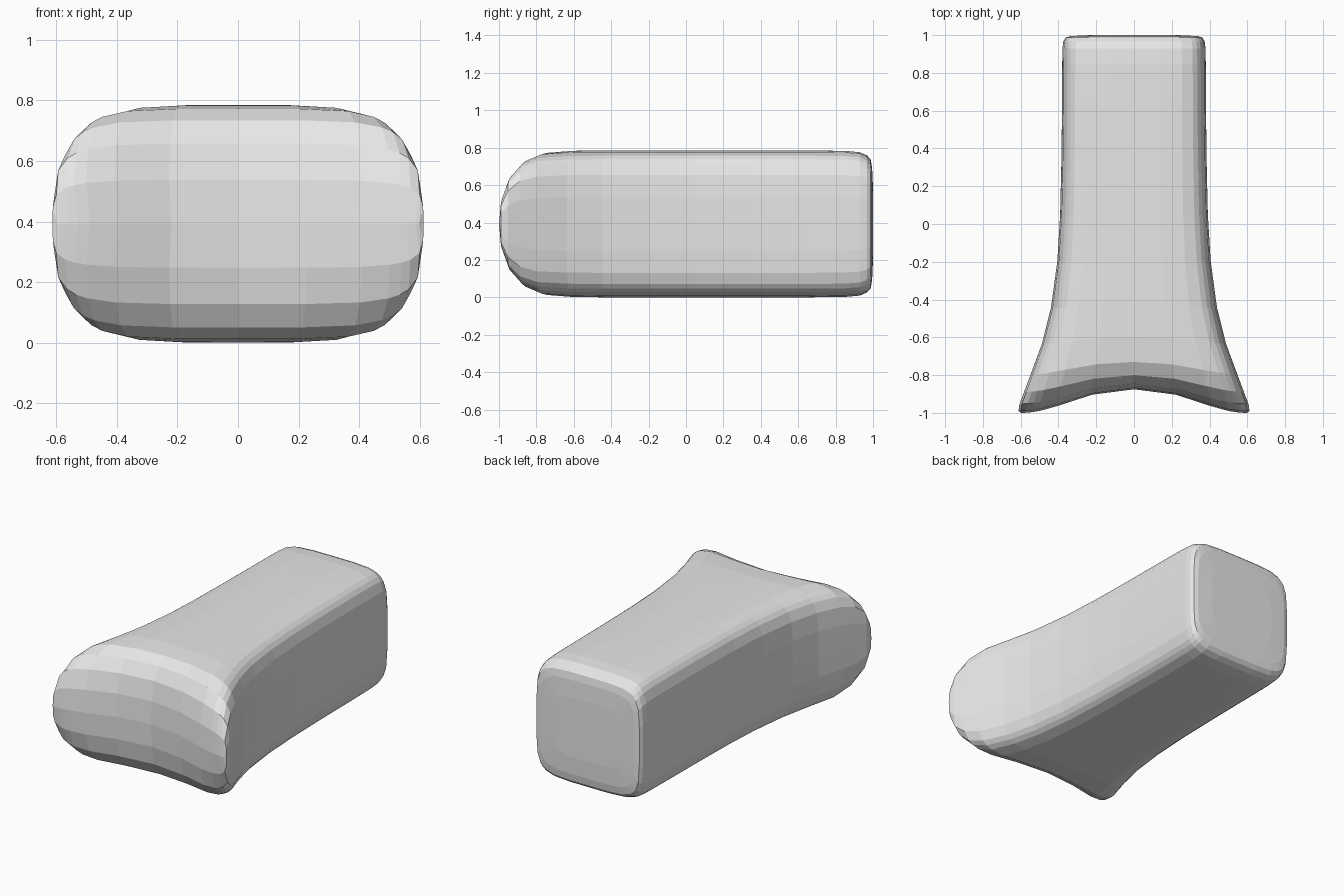
import bpy, bmesh, math

if "Cube" in bpy.data.objects:
    bpy.data.objects.remove(bpy.data.objects["Cube"])

MID_Z = 0.3925      # height of the centre line
POWER = 5.5         # squareness of the cross-section

# Cross-sections from front to back:
# y at the middle, y at the sides, half width, half height
SECTIONS = [
    (-0.875, -1.000, 0.598, 0.000),
    (-0.868, -0.990, 0.612, 0.145),
    (-0.845, -0.952, 0.606, 0.265),
    (-0.800, -0.890, 0.582, 0.342),
    (-0.730, -0.800, 0.548, 0.380),
    (-0.600, -0.640, 0.488, 0.391),
    (-0.430, -0.450, 0.440, 0.3925),
    (-0.190, -0.200, 0.406, 0.3925),
    (0.050, 0.050, 0.391, 0.3925),
    (0.350, 0.350, 0.384, 0.3925),
    (0.650, 0.650, 0.381, 0.3925),
    (0.850, 0.850, 0.380, 0.3905),
    (0.930, 0.930, 0.379, 0.383),
    (0.967, 0.967, 0.374, 0.367),
    (0.987, 0.987, 0.362, 0.345),
    (0.995, 0.995, 0.335, 0.300),
    (1.000, 1.000, 0.230, 0.190),
]


def unit_ring():
    """Rounded square outline, eight steps per side, closer at the corners."""
    steps = [-1, -0.88, -0.68, -0.37, 0, 0.37, 0.68, 0.88]
    square = []
    for quarter in range(4):
        for s in steps:
            x, z = 1, s
            for _ in range(quarter):
                x, z = -z, x
            square.append((x, z))
    ring = []
    for x, z in square:
        d = (abs(x) ** POWER + abs(z) ** POWER) ** (1 / POWER)
        ring.append((x / d, z / d))
    return ring


def bow(x):
    """Smooth 0 to 1 sweep of the front edge from the middle to the sides."""
    t = min(abs(x) / 0.6, 1)
    return (1 - math.cos(math.pi * t ** 1.15)) / 2


# Flared body, lofted through the sections
bm = bmesh.new()
outline = unit_ring()
rings = []
for y_mid, y_side, w, h in SECTIONS:
    rings.append([bm.verts.new((x * w, y_mid + (y_side - y_mid) * bow(x * w),
                                MID_Z + z * h)) for x, z in outline])
n = len(outline)
for a, b in zip(rings, rings[1:]):
    for i in range(n):
        j = (i + 1) % n
        bm.faces.new((a[i], a[j], b[j], b[i]))
bm.faces.new(rings[-1])                                   # flat back end
bmesh.ops.remove_doubles(bm, verts=bm.verts, dist=0.0005)  # close the front seam
bmesh.ops.recalc_face_normals(bm, faces=bm.faces)

mesh = bpy.data.meshes.new("flared_body")
bm.to_mesh(mesh)
bm.free()
body = bpy.data.objects.new("flared_body", mesh)
bpy.context.collection.objects.link(body)

grey = bpy.data.materials.new("light_grey")
grey.diffuse_color = (0.8, 0.8, 0.8, 1)
grey.use_nodes = True
grey.node_tree.nodes["Principled BSDF"].inputs["Base Color"].default_value = grey.diffuse_color
mesh.materials.append(grey)
